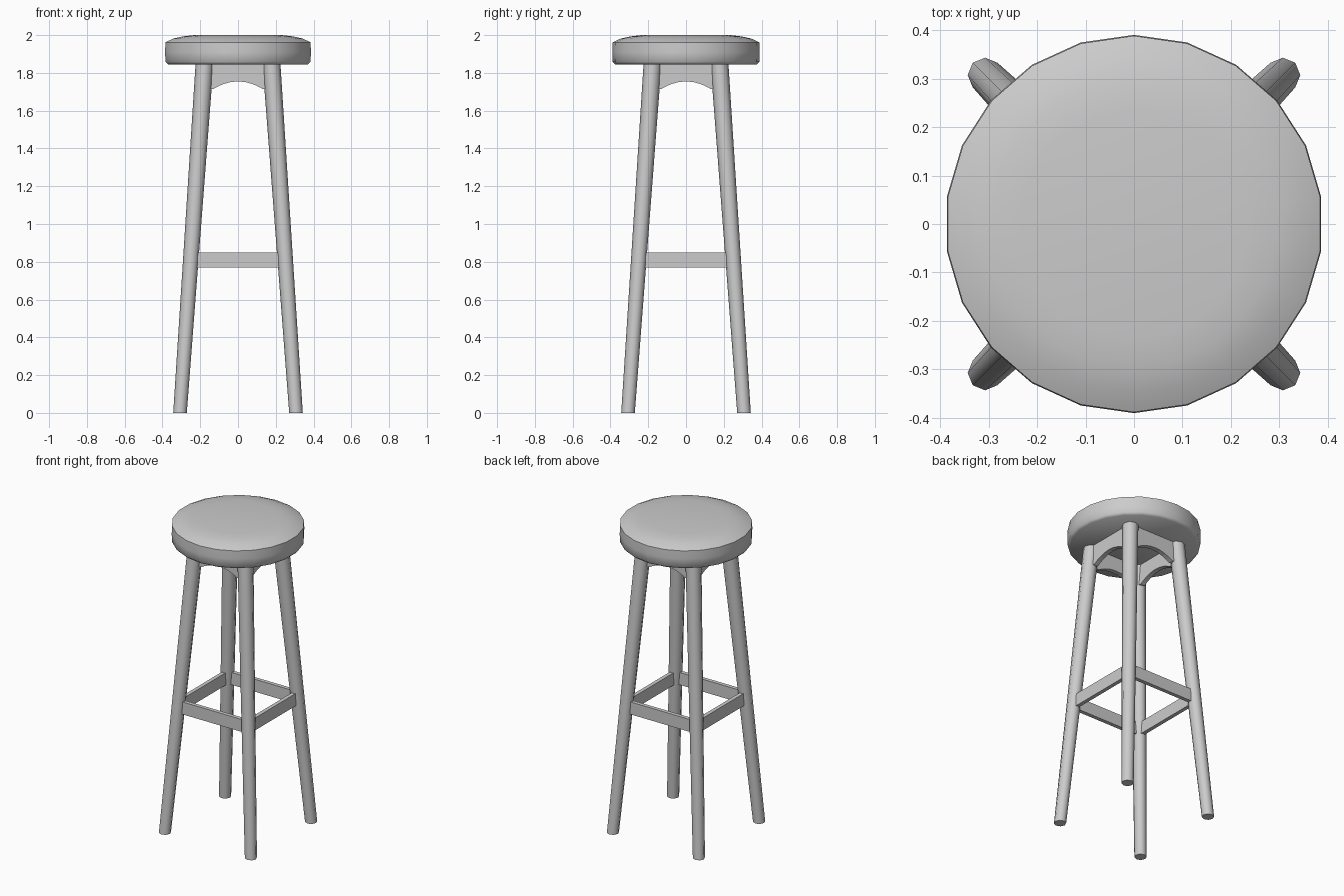
import bpy, bmesh, math
from mathutils import Matrix

if "Cube" in bpy.data.objects:
    bpy.data.objects.remove(bpy.data.objects["Cube"])

grey = bpy.data.materials.new("plain_grey")
grey.diffuse_color = (0.6, 0.6, 0.6, 1)
grey.use_nodes = True
grey.node_tree.nodes["Principled BSDF"].inputs["Base Color"].default_value = grey.diffuse_color


def finish(name, bm, smooth=None):
    bmesh.ops.recalc_face_normals(bm, faces=bm.faces)
    mesh = bpy.data.meshes.new(name)
    bm.to_mesh(mesh)
    bm.free()
    mesh.materials.append(grey)
    obj = bpy.data.objects.new(name, mesh)
    bpy.context.collection.objects.link(obj)
    if smooth:
        bpy.ops.object.select_all(action='DESELECT')
        obj.select_set(True)
        bpy.context.view_layer.objects.active = obj
        bpy.ops.object.shade_smooth_by_angle(angle=math.radians(smooth))
    return obj


def loft(name, rings, sides, start, smooth):
    """Capped stack of rings given as (centre x, centre y, z, radius)."""
    bm = bmesh.new()
    loops = []
    for cx, cy, z, r in rings:
        angles = [start + math.tau * i / sides for i in range(sides)]
        loops.append([bm.verts.new((cx + r * math.cos(a), cy + r * math.sin(a), z)) for a in angles])
    for a, b in zip(loops, loops[1:]):
        for i in range(sides):
            j = (i + 1) % sides
            bm.faces.new((a[i], a[j], b[j], b[i]))
    bm.faces.new(loops[0][::-1])
    bm.faces.new(loops[-1])
    return finish(name, bm, smooth)


def board(name, outline, offset, thickness, turn):
    """Upright board from an x-z outline, turned to one side of the stool."""
    bm = bmesh.new()
    face = bm.faces.new([bm.verts.new((x, -offset - thickness / 2, z)) for x, z in outline])
    ext = bmesh.ops.extrude_face_region(bm, geom=[face])
    moved = [v for v in ext["geom"] if isinstance(v, bmesh.types.BMVert)]
    bmesh.ops.translate(bm, verts=moved, vec=(0, thickness, 0))
    bmesh.ops.transform(bm, verts=bm.verts, matrix=Matrix.Rotation(turn, 4, 'Z'))
    return finish(name, bm)


# Round cushioned seat
seat_profile = [(1.845, 0.375), (1.858, 0.388), (1.91, 0.39), (1.962, 0.388),
                (1.982, 0.345), (1.993, 0.295), (2.0, 0.235)]
loft("seat", [(0, 0, z, r) for z, r in seat_profile], 22, math.pi / 2, 50)

# Four splayed, tapered legs
for sx in (-1, 1):
    for sy in (-1, 1):
        loft("leg", [(sx * 0.307, sy * 0.307, 0, 0.036),
                     (sx * 0.177, sy * 0.177, 1.85, 0.0475)], 8, 0, 50)

# Arched aprons under the seat and straight footrest rails
arch = [(0.13 * math.cos(math.pi * i / 10), 1.755 - 0.04 * abs(math.cos(math.pi * i / 10)) ** 2)
        for i in range(11)]
apron = [(-0.17, 1.85), (0.17, 1.85), (0.175, 1.715)] + arch + [(-0.175, 1.715)]
rail = [(-0.247, 0.77), (0.247, 0.77), (0.247, 0.85), (-0.247, 0.85)]
for k in range(4):
    board("apron", apron, 0.178, 0.03, k * math.pi / 2)
    board("footrest_rail", rail, 0.25, 0.025, k * math.pi / 2)
